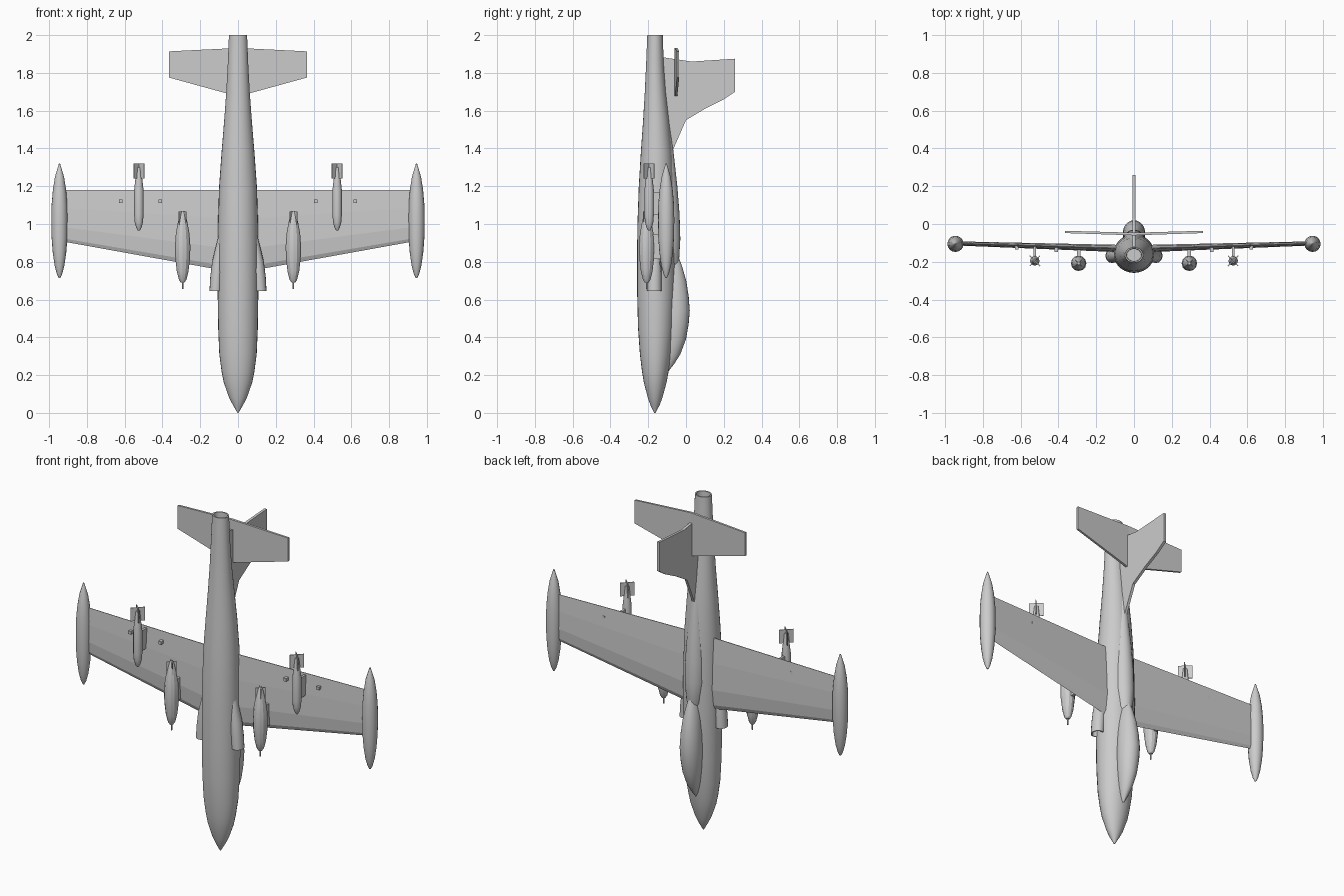
import bpy, bmesh, math

if "Cube" in bpy.data.objects:
    bpy.data.objects.remove(bpy.data.objects["Cube"])

GREY = bpy.data.materials.new("light grey")
GREY.diffuse_color = (0.6, 0.6, 0.6, 1)
GREY.use_nodes = True
GREY.node_tree.nodes["Principled BSDF"].inputs["Base Color"].default_value = GREY.diffuse_color


def finish(name, bm, smooth=None):
    bmesh.ops.recalc_face_normals(bm, faces=bm.faces)
    me = bpy.data.meshes.new(name)
    bm.to_mesh(me)
    bm.free()
    me.materials.append(GREY)
    ob = bpy.data.objects.new(name, me)
    bpy.context.collection.objects.link(ob)
    if smooth:
        bpy.ops.object.select_all(action='DESELECT')
        ob.select_set(True)
        bpy.context.view_layer.objects.active = ob
        bpy.ops.object.shade_smooth_by_angle(angle=math.radians(smooth))
    return ob


def skin(bm, loops):
    """Join point loops into a closed skin."""
    rows = [[bm.verts.new(p) for p in loop] for loop in loops]
    n = len(rows[0])
    for a, b in zip(rows, rows[1:]):
        for i in range(n):
            j = (i + 1) % n
            bm.faces.new((a[i], a[j], b[j], b[i]))
    bm.faces.new(rows[0])
    bm.faces.new(rows[-1])


def loft(name, rings, n=24, smooth=40):
    """Elliptical rings (z, x, y, rx, ry) along the z axis."""
    bm = bmesh.new()
    skin(bm, [[(x + rx * math.cos(2 * math.pi * i / n),
                y + ry * math.sin(2 * math.pi * i / n), z) for i in range(n)]
              for z, x, y, rx, ry in rings])
    return finish(name, bm, smooth)


def body(name, x, y, profile, n=16, smooth=40):
    return loft(name, [(z, x, y, r, r) for z, r in profile], n, smooth)


def box(name, c, s, turn=0):
    bm = bmesh.new()
    bmesh.ops.create_cube(bm, size=1)
    ca, sa = math.cos(turn), math.sin(turn)
    for v in bm.verts:
        px, py, pz = (v.co[i] * s[i] for i in range(3))
        v.co = (c[0] + px * ca - py * sa, c[1] + px * sa + py * ca, c[2] + pz)
    return finish(name, bm)


def plate(name, outline, t):
    """Flat slab from a (y, z) outline, thickness along x."""
    bm = bmesh.new()
    skin(bm, [[(x, y, z) for y, z in outline] for x in (-t / 2, t / 2)])
    return finish(name, bm)


def foil(name, side, stations, shape):
    """Wing panel from stations (x, y, z_lead, z_trail, thickness)."""
    bm = bmesh.new()
    skin(bm, [[(side * x, y + h * t, za + f * (zb - za)) for f, h in shape]
              for x, y, za, zb, t in stations])
    return finish(name, bm)


# Fuselage: z, half width, underside y, topside y; last rings form the hollow jet pipe
hull = [(0, .003, -.168, -.162), (.04, .026, -.188, -.14), (.08, .047, -.202, -.125),
        (.16, .075, -.223, -.103), (.22, .087, -.233, -.092), (.31, .099, -.244, -.078),
        (.45, .105, -.254, -.065), (.65, .108, -.259, -.057), (.85, .108, -.259, -.055),
        (1.0, .106, -.257, -.056), (1.2, .1, -.25, -.062), (1.38, .087, -.239, -.073),
        (1.55, .073, -.227, -.09), (1.7, .062, -.218, -.107), (1.85, .054, -.211, -.118),
        (2, .048, -.205, -.123), (2, .04, -.198, -.13), (1.93, .038, -.196, -.132)]
loft("fuselage", [(z, 0, (a + b) / 2, w, (b - a) / 2) for z, w, a, b in hull], 28)

# Teardrop canopy and dorsal spine: z, half width, top y
canopy = [(.22, .004, -.093), (.26, .02, -.062), (.31, .035, -.03), (.39, .05, .0),
          (.47, .058, .014), (.54, .06, .02), (.62, .056, .014), (.7, .048, .001),
          (.78, .034, -.022), (.87, .008, -.056)]
loft("canopy", [(z, 0, (t - .12) / 2, w, (t + .12) / 2) for z, w, t in canopy])
spine = [(.72, .02, -.06), (.8, .05, -.037), (.92, .06, -.03), (1.05, .058, -.034),
         (1.2, .05, -.046), (1.38, .036, -.066), (1.55, .02, -.089), (1.7, .008, -.11)]
loft("dorsal_spine", [(z, 0, (t - .16) / 2, w, (t + .16) / 2) for z, w, t in spine])

# Tail fin
plate("tail_fin", [(-.14, 1.55), (-.08, 1.38), (-.07, 1.39), (0, 1.55), (.1, 1.61),
                   (.2, 1.66), (.26, 1.7), (.26, 1.875), (.03, 1.86), (-.14, 1.885)], .016)

wing_shape = [(0, 0), (.06, .3), (.28, .5), (.65, .35), (1, .06),
              (1, -.06), (.65, -.35), (.28, -.5), (.06, -.3)]
tail_shape = [(0, -.5), (0, .5), (1, .5), (1, -.5)]

for s, tag in ((1, "right"), (-1, "left")):
    # Lifting surfaces
    foil("wing_" + tag, s, [(0, -.132, .74, 1.18, .04), (.93, -.103, .908, 1.18, .022)], wing_shape)
    foil("tailplane_" + tag, s, [(0, -.053, 1.675, 1.932, .014), (.355, -.043, 1.77, 1.915, .012),
                                 (.373, -.042, 1.776, 1.85, .012)][:1]
         + [(.364, -.042, 1.775, 1.914, .012)], tail_shape)

    # Side air intake, hollow at the mouth
    loft("intake_" + tag, [(.68, s * .117, -.168, .026, .03), (.645, s * .117, -.168, .028, .032),
                           (.645, s * .118, -.168, .033, .038), (.72, s * .112, -.168, .035, .038),
                           (.8, s * .104, -.168, .033, .036), (.93, s * .085, -.168, .02, .025)], 16)

    # Wing tip tank
    body("tip_tank_" + tag, s * .945, -.105,
         [(.715, .004), (.735, .014), (.78, .026), (.85, .036), (.93, .042), (1.02, .043),
          (1.1, .042), (1.18, .035), (1.25, .024), (1.29, .012), (1.32, .003)])

    # Inner pod with nose rod, pylon and small tail fins
    x, y = s * .293, -.208
    body("pod_" + tag, x, y, [(.69, .01), (.705, .02), (.75, .031), (.82, .039), (.88, .041),
                              (.95, .036), (1.01, .025), (1.05, .015), (1.07, .008)], 12, 25)
    body("pod_rod_" + tag, x, y, [(.655, .004), (.7, .004)], 8)
    box("pod_pylon_" + tag, (x, -.155, .88), (.018, .05, .13))
    for k in range(2):
        box("pod_fin_" + tag, (x, y, 1.03), (.055, .004, .07), math.pi * (.25 + k / 2))

    # Outer bomb with crossed tail fins and pylon
    x, y = s * .525, -.195
    body("bomb_" + tag, x, y, [(.965, .005), (.98, .014), (1.01, .022), (1.05, .025), (1.18, .025),
                               (1.24, .018), (1.3, .011)], 12)
    for k in range(2):
        box("bomb_fin_" + tag, (x, y, 1.28), (.078, .004, .08), math.pi * (.25 + k / 2))
    box("bomb_pylon_" + tag, (x, -.147, 1.11), (.014, .06, .12))

    # Small empty hardpoints
    for hx, hy in ((.412, -.134), (.62, -.121)):
        box("hardpoint_" + tag, (s * hx, hy, 1.12), (.018, .03, .018))
